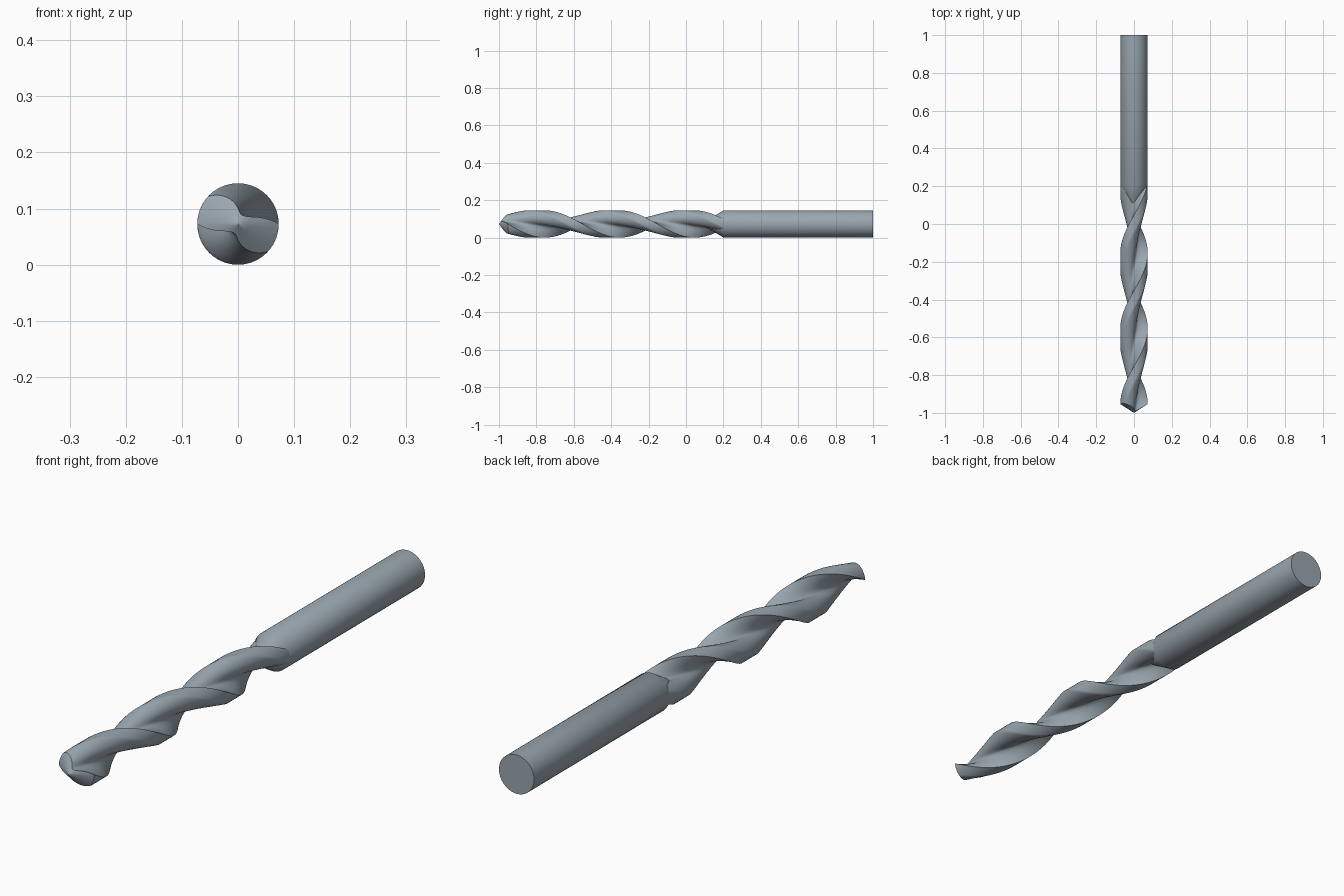
import bpy, bmesh, math
from mathutils import Vector
from mathutils.geometry import interpolate_bezier

cube = bpy.data.objects.get("Cube")
if cube:
    bpy.data.objects.remove(cube, do_unlink=True)

R = 0.0725            # drill radius, also the height of its axis
HALF_TURN = 0.4       # length of half a twist
LIP_Y, SHANK_Y, TAIL_Y = -0.953, 0.2, 1.0

steel = bpy.data.materials.new("blue_grey_steel")
steel.use_nodes = True
colour = (0.32, 0.38, 0.43, 1)
steel.diffuse_color = colour
steel.node_tree.nodes["Principled BSDF"].inputs["Base Color"].default_value = colour


def loft(name, rings):
    """Skin closed rings of (x, y, z) points and close both ends."""
    bm = bmesh.new()
    loops = [[bm.verts.new((x, y, z + R)) for x, y, z in ring] for ring in rings]
    n = len(loops[0])
    for a, b in zip(loops, loops[1:]):
        for i in range(n):
            j = (i + 1) % n
            bm.faces.new((a[i], a[j], b[j], b[i]))
    bm.faces.new(loops[0])
    bm.faces.new(loops[-1])
    bmesh.ops.recalc_face_normals(bm, faces=bm.faces)
    mesh = bpy.data.meshes.new(name)
    bm.to_mesh(mesh)
    bm.free()
    mesh.materials.append(steel)
    ob = bpy.data.objects.new(name, mesh)
    bpy.context.collection.objects.link(ob)
    bpy.ops.object.select_all(action="DESELECT")
    ob.select_set(True)
    bpy.context.view_layer.objects.active = ob
    bpy.ops.object.shade_smooth_by_angle(angle=math.radians(35))
    return ob


def twisted(x, y, z):
    a = (y - LIP_Y) * math.pi / HALF_TURN
    c, s = math.cos(a), math.sin(a)
    return x * c + z * s, y, z * c - x * s


# Cross-section: outer land, rounded heel and hollow flute, repeated half a turn on
def bezier(*points):
    return [tuple(p) for p in interpolate_bezier(*[Vector(p) for p in points], 12)]


land_end = math.radians(40)
land = [(-R * math.cos(t), R * math.sin(t)) for t in
        (land_end * i / 8 for i in range(8))]
heel = bezier((-R * math.cos(land_end), R * math.sin(land_end)),
              (-0.035, 0.058), (0.002, 0.052), (0.008, 0.02))
flute = bezier((0.008, 0.02), (0.012, 0.002), (0.04, 0.009), (R, 0))
half = land + heel[:-1] + flute[:-1]
section = half + [(-x, -z) for x, z in half]


# Fluted body with a conical point
def point_y(x, z):
    return -1 + 0.64 * math.hypot(x, z) + 0.1 * abs(z)


edge = [twisted(x, point_y(x, z), z) for x, z in section]
rings = []
for s in (0.02, 0.25, 0.5, 0.75):
    rings.append([(x * s, -1 + (y + 1) * s, z * s) for x, y, z in edge])
STEPS = 110
for k in range(STEPS + 1):
    t = k / STEPS
    rings.append([twisted(x, point_y(x, z) * (1 - t) + SHANK_Y * t, z)
                  for x, z in section])
loft("fluted_body", rings)

# Plain round shank with the tapered flute run-out at its front
SIDES = 64
profile = [(0.008, 0.095), (R, SHANK_Y), (R, TAIL_Y)]
loft("shank", [[(r * math.cos(i * math.tau / SIDES), y, r * math.sin(i * math.tau / SIDES))
                for i in range(SIDES)] for r, y in profile])
